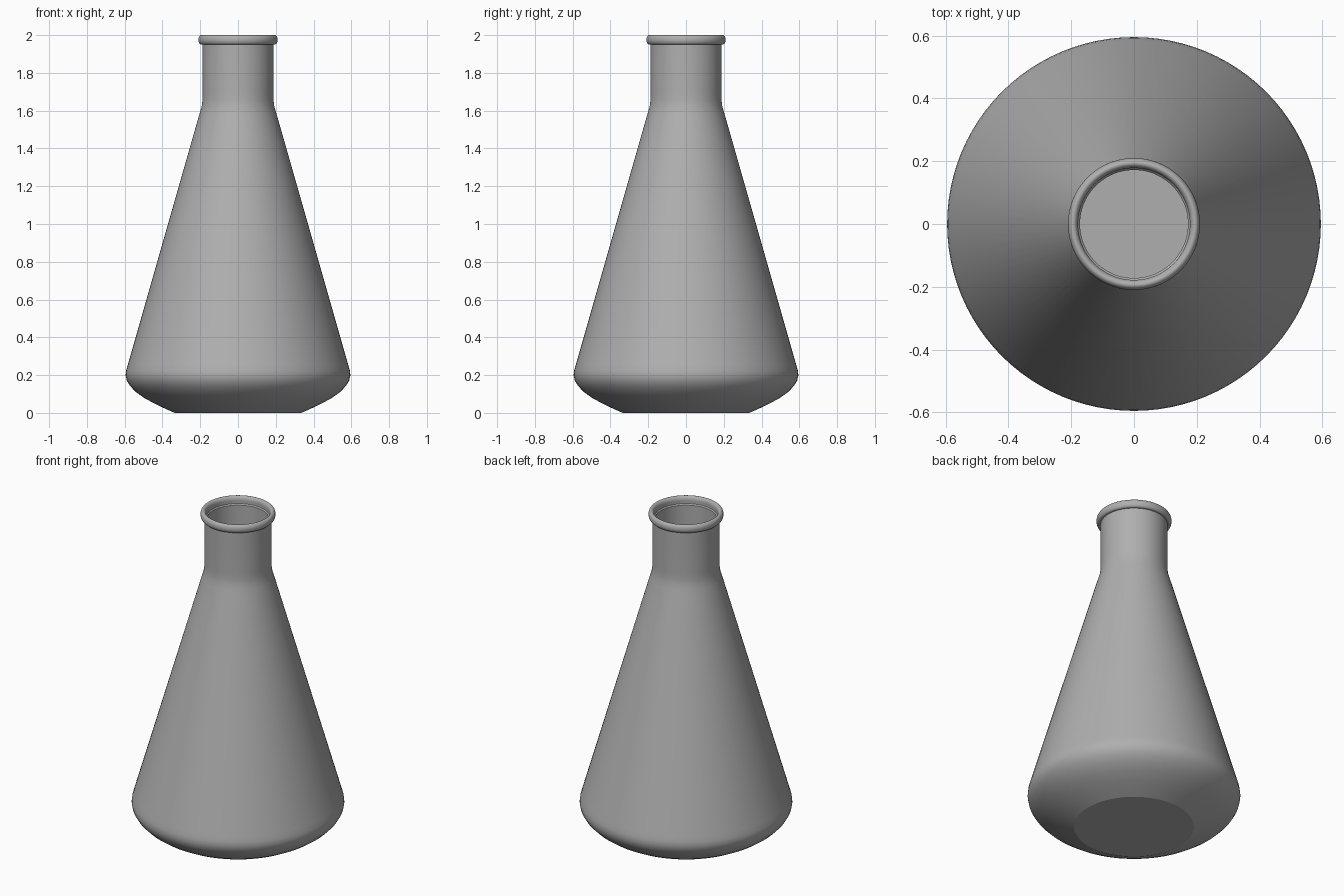
import bpy, bmesh, math

if "Cube" in bpy.data.objects:
    bpy.data.objects.remove(bpy.data.objects["Cube"])

SEGMENTS = 96


def lathe(name, profile):
    """Revolve (radius, height) points around z; radius 0 closes on the axis."""
    bm = bmesh.new()
    verts = [bm.verts.new((r, 0, z)) for r, z in profile]
    edges = [bm.edges.new(pair) for pair in zip(verts, verts[1:])]
    bmesh.ops.spin(bm, geom=verts + edges, cent=(0, 0, 0), axis=(0, 0, 1),
                   angle=math.tau, steps=SEGMENTS, use_duplicate=False)
    bmesh.ops.remove_doubles(bm, verts=bm.verts, dist=1e-4)
    bmesh.ops.recalc_face_normals(bm, faces=bm.faces)
    mesh = bpy.data.meshes.new(name)
    bm.to_mesh(mesh)
    bm.free()
    obj = bpy.data.objects.new(name, mesh)
    bpy.context.collection.objects.link(obj)
    bpy.context.view_layer.objects.active = obj
    obj.select_set(True)
    bpy.ops.object.shade_smooth_by_angle(angle=math.radians(21))
    obj.select_set(False)
    return obj


# Outer wall: flat foot, rounded heel, cone, shoulder, neck
outer = [(0, 0), (0.335, 0), (0.385, 0.022), (0.44, 0.048), (0.495, 0.078),
         (0.54, 0.11), (0.572, 0.143), (0.589, 0.172), (0.595, 0.2),
         (0.592, 0.225), (0.583, 0.257), (0.212, 1.555), (0.2, 1.595),
         (0.192, 1.625), (0.188, 1.655), (0.187, 1.69), (0.187, 1.951)]

# Rounded lip bead around the mouth
lip = [(0.194 + 0.016 * math.cos(a), 1.975 + 0.025 * math.sin(a))
       for a in (math.radians(d) for d in range(-100, 191, 10))]

# Inner wall: small ledge, then the outer wall offset by the glass thickness
inner = [(0.178, 1.957), (0.172, 1.95), (0.172, 1.69), (0.173, 1.655),
         (0.177, 1.62), (0.185, 1.59), (0.197, 1.55), (0.568, 0.253),
         (0.577, 0.225), (0.58, 0.2), (0.575, 0.177), (0.56, 0.152),
         (0.531, 0.122), (0.487, 0.089), (0.434, 0.059), (0.38, 0.034),
         (0.332, 0.015), (0, 0.015)]

flask = lathe("flask", outer + lip + inner)

# Dark grey
grey = bpy.data.materials.new("dark_grey")
grey.diffuse_color = (0.43, 0.43, 0.43, 1)
grey.use_nodes = True
grey.node_tree.nodes["Principled BSDF"].inputs["Base Color"].default_value = grey.diffuse_color
flask.data.materials.append(grey)
